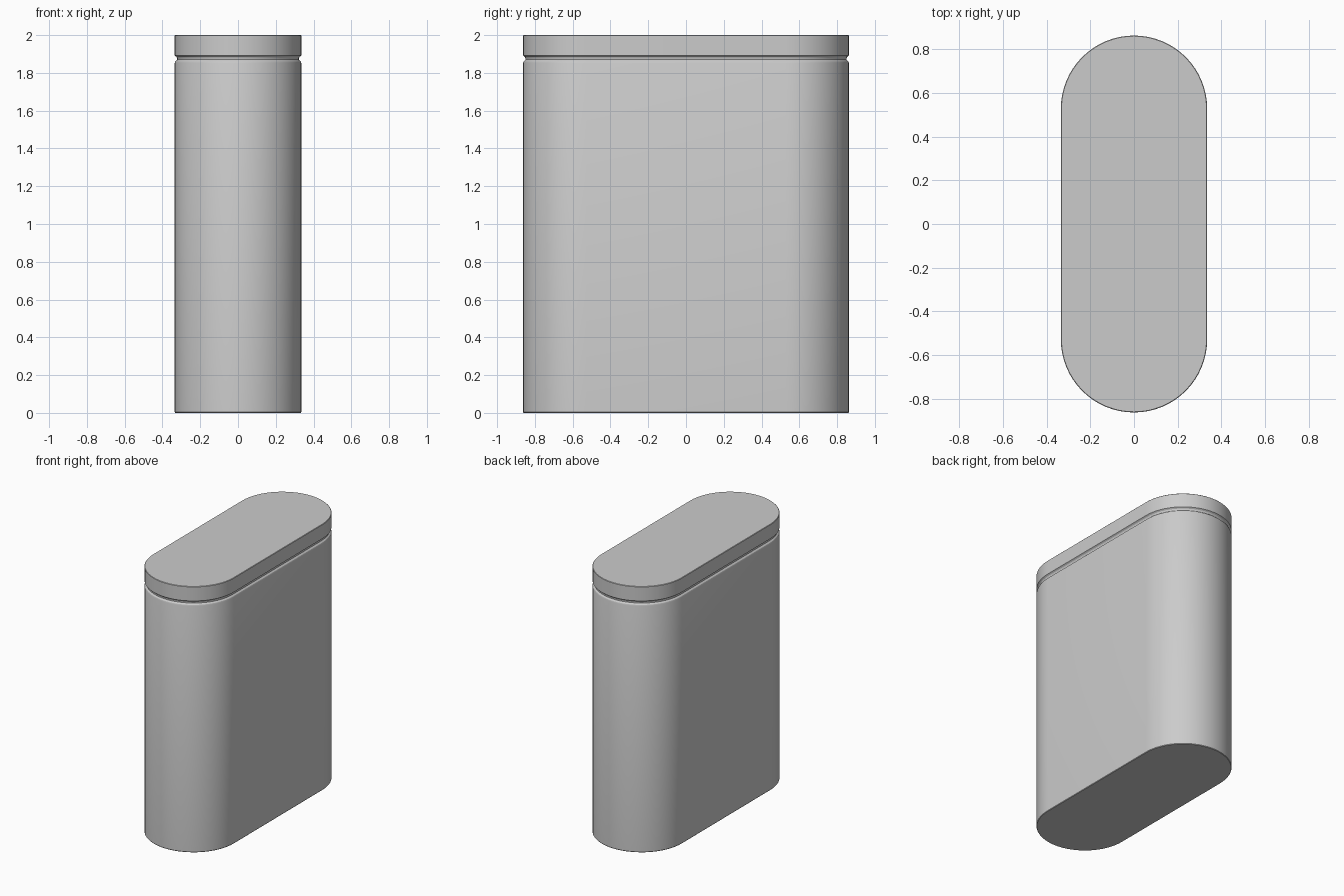
import bpy, bmesh, math

if "Cube" in bpy.data.objects:
    bpy.data.objects.remove(bpy.data.objects["Cube"])

R = 0.335        # end radius (half width)
HALF = 0.8625    # half length
SEG = 32         # segments per rounded end


def stadium(inset):
    """Outline with straight sides and rounded ends, shrunk by inset."""
    r, c = R - inset, HALF - R
    pts = []
    for start, cy in ((0, c), (math.pi, -c)):
        for i in range(SEG + 1):
            a = start + math.pi * i / SEG
            pts.append((r * math.cos(a), cy + r * math.sin(a)))
    return pts


def loft(name, profile):
    """Closed solid from (inset, z) levels of the stadium outline."""
    bm = bmesh.new()
    rings = [[bm.verts.new((x, y, z)) for x, y in stadium(inset)]
             for inset, z in profile]
    n = len(rings[0])
    for low, high in zip(rings, rings[1:]):
        for i in range(n):
            j = (i + 1) % n
            bm.faces.new((low[i], low[j], high[j], high[i]))
    bm.faces.new(rings[0][::-1])
    bm.faces.new(rings[-1])
    mesh = bpy.data.meshes.new(name)
    bm.to_mesh(mesh)
    bm.free()
    ob = bpy.data.objects.new(name, mesh)
    bpy.context.collection.objects.link(ob)
    bpy.ops.object.select_all(action='DESELECT')
    ob.select_set(True)
    bpy.context.view_layer.objects.active = ob
    bpy.ops.object.shade_smooth_by_angle(angle=math.radians(25))
    return ob


# Container body with a softened shoulder rising to the recessed seam
loft("body", [(0.003, 0.0), (0, 0.004), (0, 1.852), (0.003, 1.861),
              (0.013, 1.870), (0.013, 1.876)])

# Lid: recessed underside edge, then straight rim and flat top
loft("lid", [(0.013, 1.876), (0.010, 1.884), (0, 1.892), (0, 1.997), (0.003, 2.0)])
